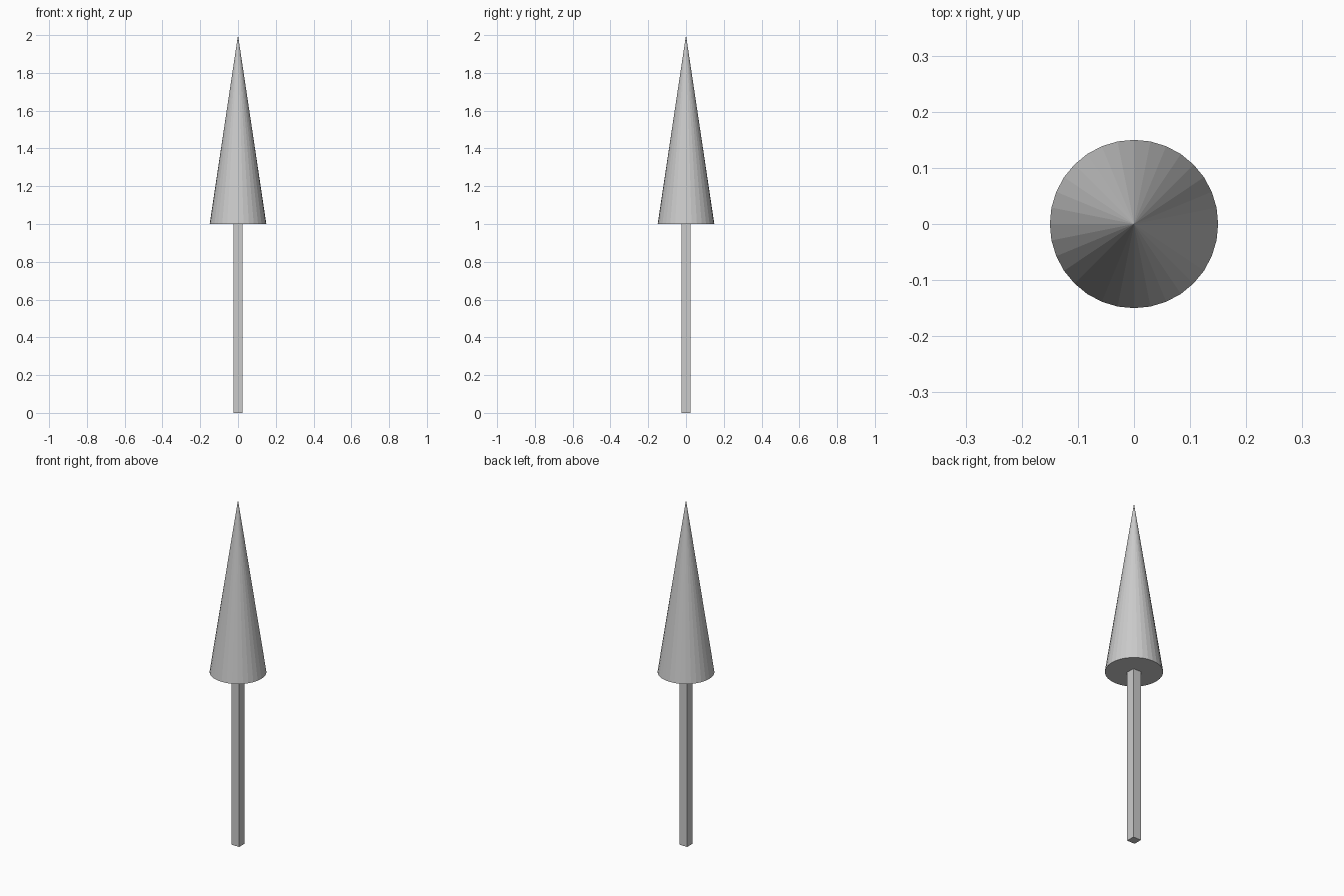
import bpy

if "Cube" in bpy.data.objects:
    bpy.data.objects.remove(bpy.data.objects["Cube"])

# Square shaft standing on the ground
bpy.ops.mesh.primitive_cube_add(size=1, location=(0, 0, 0.5))
shaft = bpy.context.object
shaft.name = "shaft"
shaft.scale = (0.05, 0.05, 1.0)
bpy.ops.object.transform_apply(location=False, rotation=False, scale=True)

# Flat-shaded cone head on top
bpy.ops.mesh.primitive_cone_add(vertices=32, radius1=0.15, radius2=0, depth=1.0,
                                location=(0, 0, 1.5))
bpy.context.object.name = "cone_head"
